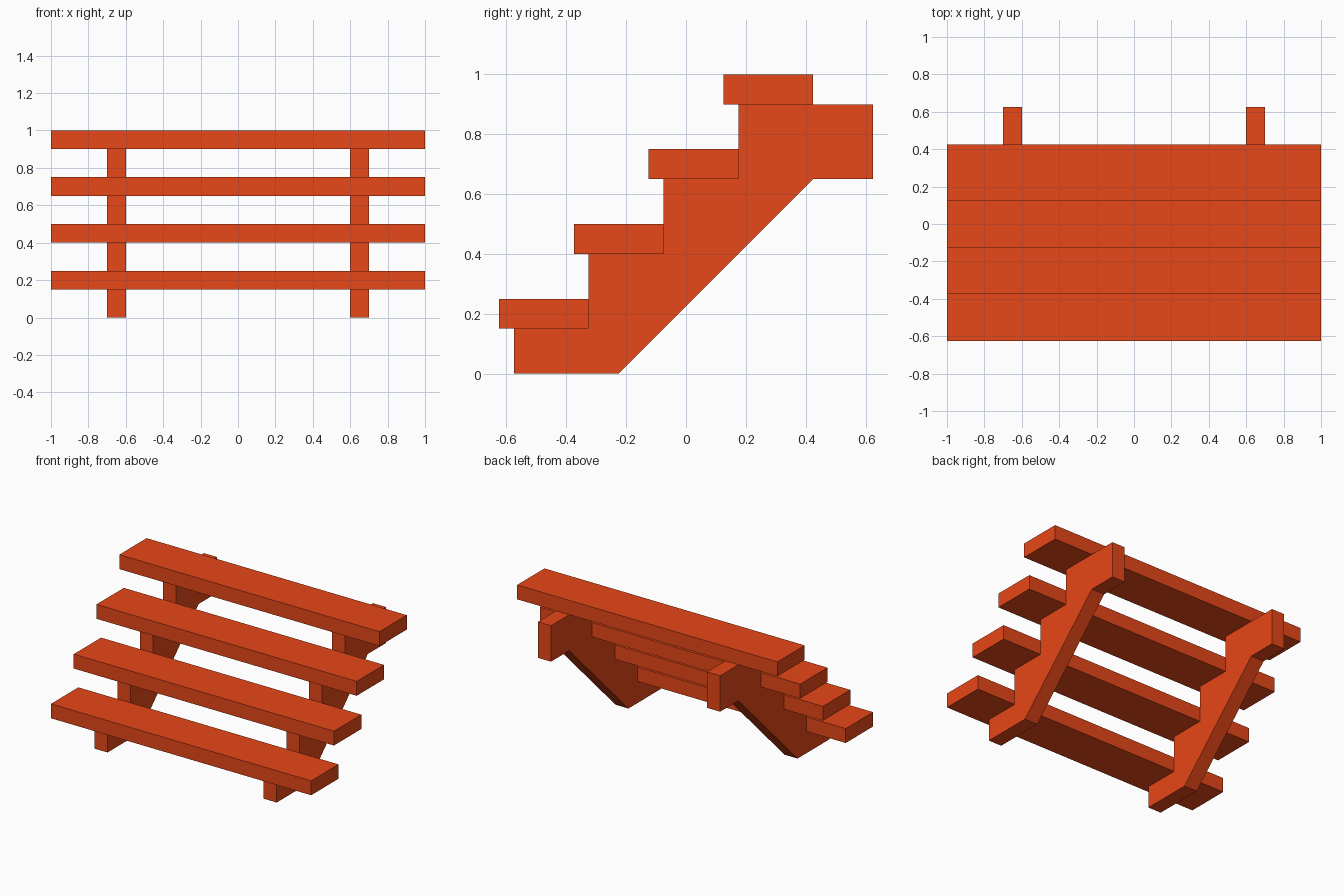
import bpy
import bmesh
from mathutils import Vector

cube = bpy.data.objects.get("Cube")
if cube:
    bpy.data.objects.remove(cube, do_unlink=True)

# Single painted finish
paint = bpy.data.materials.new("red_orange_paint")
color = (0.8, 0.063, 0.009, 1.0)
paint.use_nodes = True
paint.diffuse_color = color
for node in paint.node_tree.nodes:
    if node.type == "BSDF_PRINCIPLED":
        node.inputs["Base Color"].default_value = color

STEPS = 4
RISE = RUN = 0.25
TREAD_DEPTH, TREAD_THICK = 0.3, 0.1
FRONT = -0.625
NOSE = 0.05


def extrude_profile(name, profile, x_min, x_max):
    """Extrude a (y, z) outline along x."""
    bm = bmesh.new()
    face = bm.faces.new([bm.verts.new((x_min, y, z)) for y, z in profile])
    result = bmesh.ops.extrude_face_region(bm, geom=[face])
    moved = [v for v in result["geom"] if isinstance(v, bmesh.types.BMVert)]
    bmesh.ops.translate(bm, verts=moved, vec=Vector((x_max - x_min, 0, 0)))
    bmesh.ops.recalc_face_normals(bm, faces=bm.faces)
    mesh = bpy.data.meshes.new(name)
    bm.to_mesh(mesh)
    bm.free()
    mesh.materials.append(paint)
    obj = bpy.data.objects.new(name, mesh)
    bpy.context.collection.objects.link(obj)


# Treads
for i in range(STEPS):
    y, top = FRONT + i * RUN, (i + 1) * RISE
    low = top - TREAD_THICK
    extrude_profile(f"tread_{i + 1}",
                    [(y, low), (y + TREAD_DEPTH, low), (y + TREAD_DEPTH, top), (y, top)],
                    -1, 1)

# Sawtooth stringers with a sloped underside and a rear block
outline = []
for i in range(STEPS):
    y = FRONT + NOSE + i * RUN
    seat = (i + 1) * RISE - TREAD_THICK
    outline += [(y, max(0, seat - RISE)), (y, seat)]
outline += [(0.625, 0.9), (0.625, 0.65), (0.425, 0.65), (-0.225, 0)]

for side, x in (("right", -0.7), ("left", 0.6)):
    extrude_profile(f"{side}_stringer", outline, x, x + 0.1)
